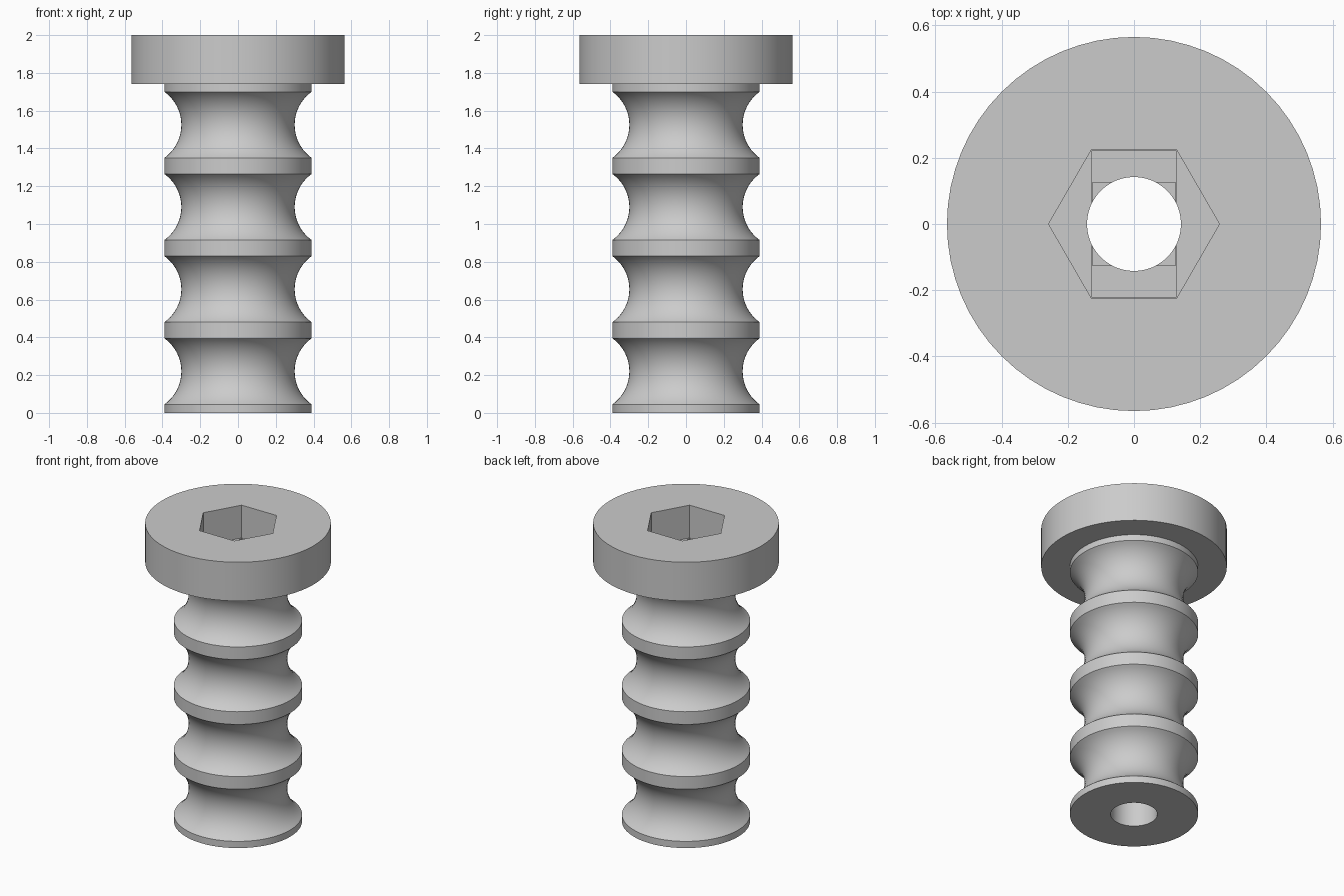
import bpy
import bmesh
import math

SIDES = 64
PITCH = 0.435

cube = bpy.data.objects.get("Cube")
if cube:
    bpy.data.objects.remove(cube, do_unlink=True)

# Single grey material
grey = bpy.data.materials.new("light_grey")
grey.use_nodes = True
colour = (0.6, 0.6, 0.6, 1)
grey.diffuse_color = colour
grey.node_tree.nodes["Principled BSDF"].inputs["Base Color"].default_value = colour


def make_object(name, bm):
    bmesh.ops.recalc_face_normals(bm, faces=bm.faces)
    mesh = bpy.data.meshes.new(name)
    bm.to_mesh(mesh)
    bm.free()
    mesh.materials.append(grey)
    obj = bpy.data.objects.new(name, mesh)
    bpy.context.collection.objects.link(obj)
    return obj


def lathe(name, profile):
    """Solid of revolution from (radius, height) points, with flat end caps."""
    bm = bmesh.new()
    rings = []
    for r, z in profile:
        rings.append([bm.verts.new((r * math.cos(a), r * math.sin(a), z))
                      for a in (math.tau * i / SIDES for i in range(SIDES))])
    for low, high in zip(rings, rings[1:]):
        for i in range(SIDES):
            j = (i + 1) % SIDES
            bm.faces.new((low[i], low[j], high[j], high[i]))
    bm.faces.new(rings[0])
    bm.faces.new(rings[-1])
    return make_object(name, bm)


def prism(name, outline, bottom, top):
    """Straight prism standing on a flat outline."""
    bm = bmesh.new()
    base = bm.faces.new([bm.verts.new((x, y, bottom)) for x, y in outline])
    result = bmesh.ops.extrude_face_region(bm, geom=[base])
    raised = [v for v in result["geom"] if isinstance(v, bmesh.types.BMVert)]
    bmesh.ops.translate(bm, verts=raised, vec=(0, 0, top - bottom))
    return make_object(name, bm)


def polygon(radius, count):
    return [(radius * math.cos(math.tau * i / count),
             radius * math.sin(math.tau * i / count)) for i in range(count)]


def rectangle(x, y):
    return [(-x, -y), (x, -y), (x, y), (-x, y)]


# Shank with four concave ring grooves, topped by a wide flat head
arc_radius = 0.215
half_angle = math.asin(0.175 / arc_radius)
steps = 20
profile = [(0.39, 0)]
for groove in range(4):
    middle = 0.22 + groove * PITCH
    for i in range(steps + 1):
        a = half_angle * (2 * i / steps - 1)
        profile.append((0.515 - arc_radius * math.cos(a),
                        middle + arc_radius * math.sin(a)))
profile += [(0.39, 1.74), (0.565, 1.74), (0.565, 2)]
screw = lathe("grooved_screw", profile)

# Hexagonal socket, its stepped floor and the bore through the shank
cutters = [
    prism("socket_cutter", polygon(0.258, 6), 1.78, 2.1),
    prism("slot_cutter", rectangle(0.127, 0.222), 1.76, 1.85),
    prism("square_cutter", rectangle(0.126, 0.126), 1.74, 1.84),
    prism("bore_cutter", polygon(0.142, 48), -0.1, 2.2),
]
bpy.context.view_layer.objects.active = screw
for cutter in cutters:
    cutter.hide_render = True
    cut = screw.modifiers.new(cutter.name, "BOOLEAN")
    cut.operation = "DIFFERENCE"
    cut.solver = "EXACT"
    cut.object = cutter
    bpy.ops.object.modifier_apply(modifier=cut.name)
for cutter in cutters:
    bpy.data.objects.remove(cutter, do_unlink=True)

# Smooth curved walls, crisp rims
bpy.ops.object.select_all(action="DESELECT")
screw.select_set(True)
bpy.ops.object.shade_smooth_by_angle(angle=math.radians(30))
